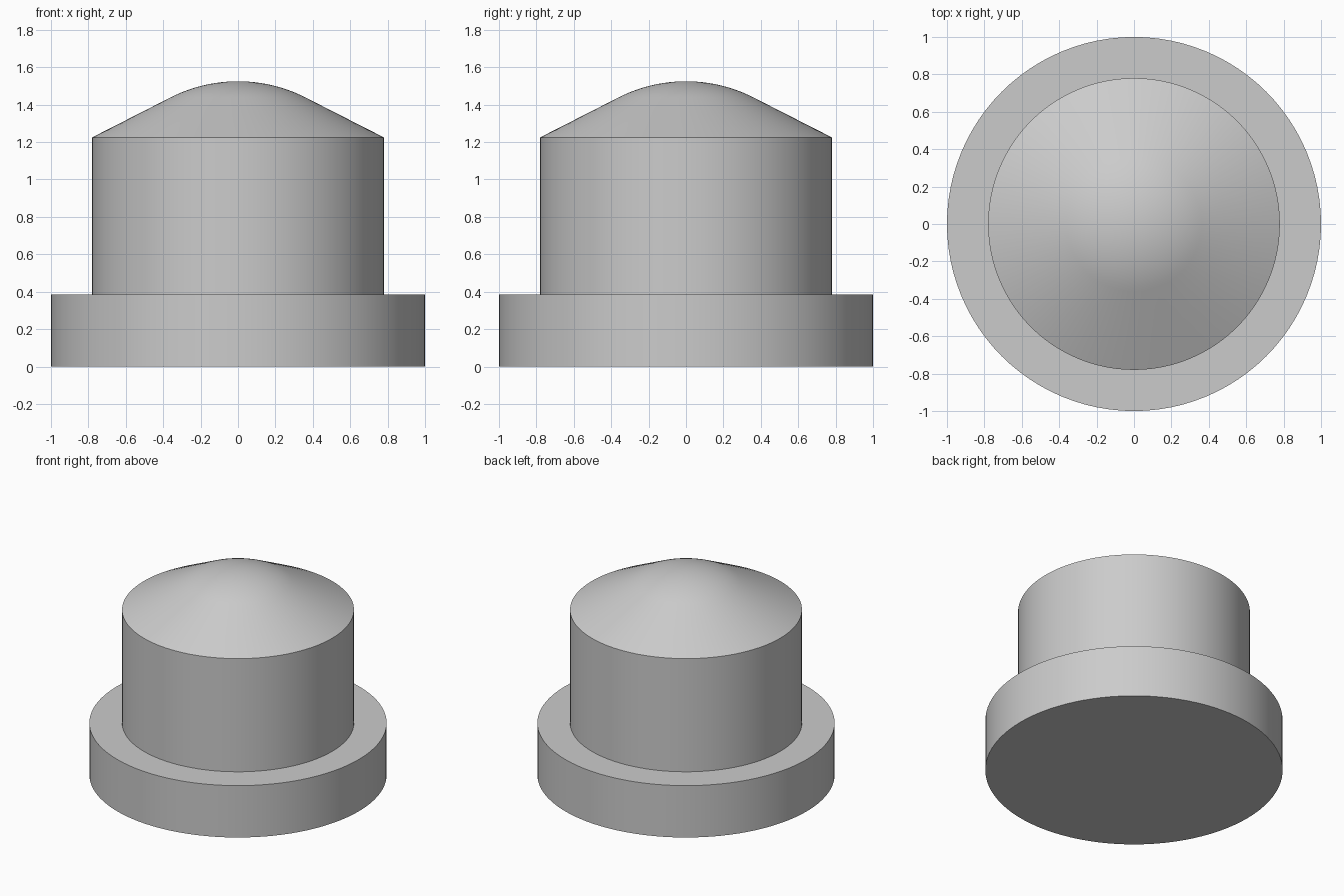
import bpy
import bmesh
import math
from mathutils import Vector

SEGMENTS = 96

cube = bpy.data.objects.get("Cube")
if cube:
    bpy.data.objects.remove(cube, do_unlink=True)

# Single plain grey material
grey = bpy.data.materials.new("plain_grey")
grey.use_nodes = True
colour = (0.6, 0.6, 0.6, 1)
grey.diffuse_color = colour
grey.node_tree.nodes["Principled BSDF"].inputs["Base Color"].default_value = colour


def lathe(name, profile):
    """Revolve an (r, z) profile, starting and ending on the axis, into a solid."""
    bm = bmesh.new()
    verts = [bm.verts.new((r, 0, z)) for r, z in profile]
    edges = [bm.edges.new(pair) for pair in zip(verts, verts[1:])]
    bmesh.ops.spin(bm, geom=verts + edges, cent=Vector(), axis=Vector((0, 0, 1)),
                   angle=math.tau, steps=SEGMENTS, use_merge=True)
    bmesh.ops.remove_doubles(bm, verts=bm.verts, dist=1e-5)
    bmesh.ops.recalc_face_normals(bm, faces=bm.faces)
    mesh = bpy.data.meshes.new(name)
    bm.to_mesh(mesh)
    bm.free()
    mesh.materials.append(grey)
    obj = bpy.data.objects.new(name, mesh)
    bpy.context.collection.objects.link(obj)
    bpy.ops.object.select_all(action="DESELECT")
    obj.select_set(True)
    bpy.context.view_layer.objects.active = obj
    bpy.ops.object.shade_smooth_by_angle(angle=math.radians(20))
    return obj


# Wide base flange
flange_top = 0.385
lathe("base_flange", [(0, 0), (1, 0), (1, flange_top), (0, flange_top)])

# Upright plug, seated in the flange, with a conical top blending into a round tip
radius, shoulder, peak = 0.78, 1.225, 1.525
slope = math.radians(27)
tip = (peak - shoulder - radius * math.tan(slope)) / (1 - 1 / math.cos(slope))
arc = [(tip * math.sin(a), peak - tip * (1 - math.cos(a)))
       for a in (slope * (1 - i / 12) for i in range(13))]
lathe("domed_plug", [(0, 0.3), (radius, 0.3), (radius, shoulder)] + arc)
